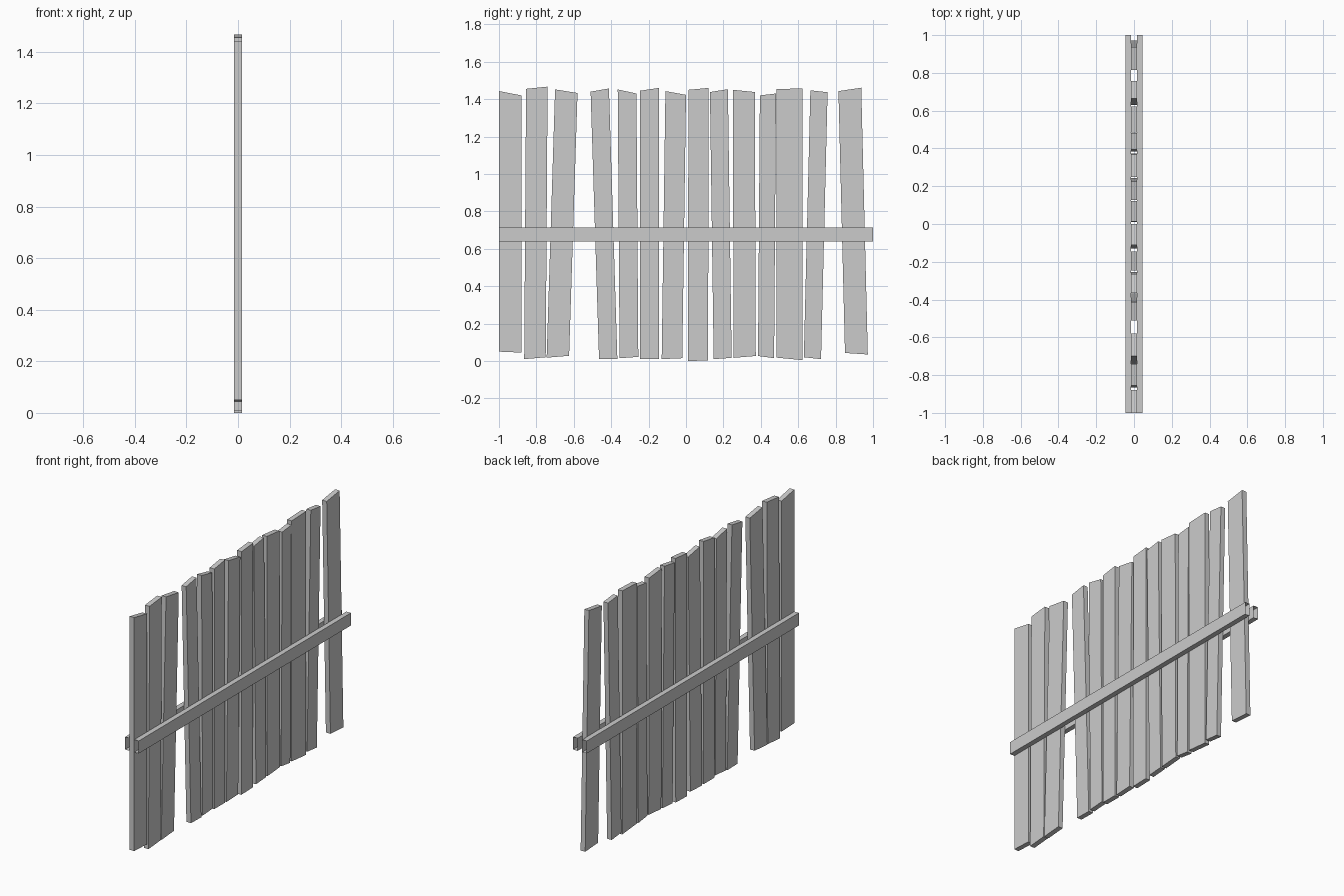
import bpy

PLANK_T = 0.015          # half thickness of the planks
RAIL_OUT = 0.045         # outer face of the rails
RAIL_Z = (0.64, 0.715)

# left edge at foot, left edge at top, width, foot heights (left, right), top heights (left, right)
PLANKS = [
    (-1.00, -1.00, 0.12, 0.05, 0.045, 1.443, 1.42),
    (-0.865, -0.855, 0.115, 0.01, 0.02, 1.455, 1.467),
    (-0.745, -0.70, 0.12, 0.018, 0.028, 1.452, 1.433),
    (-0.465, -0.51, 0.098, 0.012, 0.01, 1.44, 1.457),
    (-0.355, -0.365, 0.1, 0.015, 0.022, 1.452, 1.43),
    (-0.245, -0.245, 0.1, 0.012, 0.012, 1.445, 1.46),
    (-0.13, -0.11, 0.11, 0.01, 0.015, 1.443, 1.423),
    (0.01, 0.013, 0.108, 0.0, 0.003, 1.45, 1.46),
    (0.148, 0.128, 0.096, 0.01, 0.017, 1.438, 1.453),
    (0.255, 0.25, 0.118, 0.017, 0.027, 1.45, 1.438),
    (0.385, 0.395, 0.086, 0.027, 0.015, 1.42, 1.43),
    (0.485, 0.485, 0.137, 0.018, 0.005, 1.453, 1.458),
    (0.63, 0.665, 0.092, 0.02, 0.01, 1.447, 1.437),
    (0.85, 0.815, 0.122, 0.043, 0.035, 1.443, 1.461),
]


def add_mesh(name, verts, faces):
    mesh = bpy.data.meshes.new(name)
    mesh.from_pydata(verts, [], faces)
    obj = bpy.data.objects.new(name, mesh)
    bpy.context.collection.objects.link(obj)
    return obj


def extrude(name, loop_a, loop_b, capped):
    """Join two matching four-point loops with side walls, optionally closing the ends."""
    faces = [(i, (i + 1) % 4, (i + 1) % 4 + 4, i + 4) for i in range(4)]
    if capped:
        faces += [(3, 2, 1, 0), (4, 5, 6, 7)]
    return add_mesh(name, loop_a + loop_b, faces)


# uneven upright planks with slanted ends
for n, (yb, yt, w, zbl, zbr, ztl, ztr) in enumerate(PLANKS, 1):
    outline = [(yb, zbl), (yb + w, zbr), (yt + w, ztr), (yt, ztl)]
    back, front = ([(x, y, z) for y, z in outline] for x in (-PLANK_T, PLANK_T))
    extrude(f"plank_{n:02d}", back, front, True)

# long rails on both sides, open at the ends
for name, x0, x1 in (("rail_right", PLANK_T, RAIL_OUT), ("rail_left", -RAIL_OUT, -PLANK_T)):
    z0, z1 = RAIL_Z
    section = [(x0, z0), (x0, z1), (x1, z1), (x1, z0)]
    start, end = ([(x, y, z) for x, z in section] for y in (1, -1))
    rail = extrude(name, end, start, False)
    rail.data.flip_normals()
    # make the walls face outward
    top = max(rail.data.polygons, key=lambda p: p.center.z)
    if top.normal.z < 0:
        rail.data.flip_normals()
